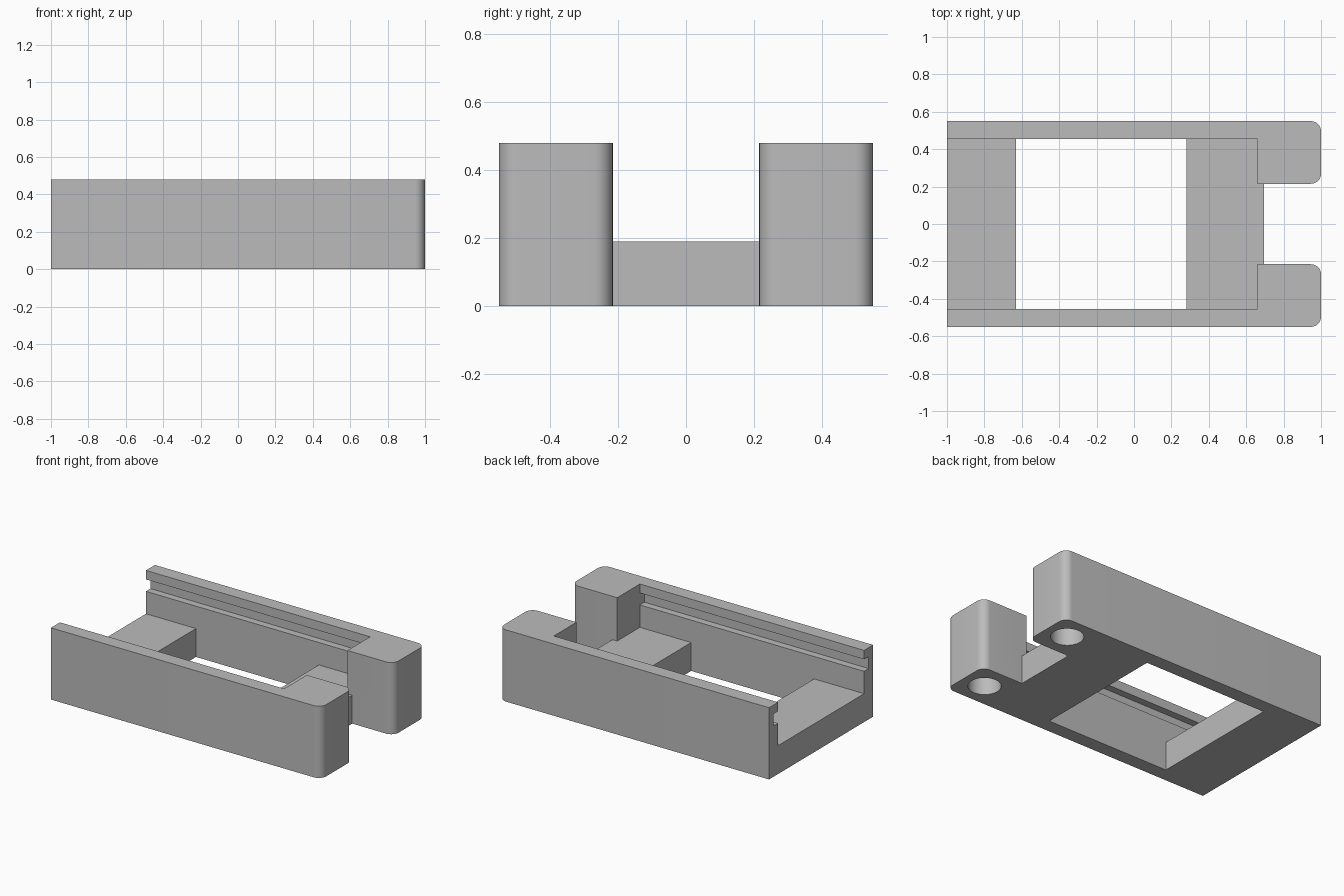
import bpy, bmesh, math

cube = bpy.data.objects.get("Cube")
if cube:
    bpy.data.objects.remove(cube, do_unlink=True)

HEIGHT, HALF_WIDTH, FLOOR = 0.48, 0.55, 0.19
INNER, GAP, POST_X, FLOOR_END = 0.455, 0.215, 0.66, 0.695

grey = bpy.data.materials.new("plain grey")
grey.use_nodes = True
colour = (0.5, 0.5, 0.5, 1)
grey.diffuse_color = colour
grey.node_tree.nodes["Principled BSDF"].inputs["Base Color"].default_value = colour


def prism(name, half_outline, z0, z1, round_x=None):
    """Extrude an outline mirrored across y = 0; round upright edges at round_x."""
    outline = half_outline + [(x, -y) for x, y in reversed(half_outline)]
    bm = bmesh.new()
    face = bm.faces.new([bm.verts.new((x, y, z0)) for x, y in outline])
    up = bmesh.ops.extrude_face_region(bm, geom=[face])["geom"]
    bmesh.ops.translate(bm, vec=(0, 0, z1 - z0),
                        verts=[v for v in up if isinstance(v, bmesh.types.BMVert)])
    if round_x is not None:
        edges = [e for e in bm.edges
                 if all(abs(v.co.x - round_x) < 1e-4 for v in e.verts)
                 and abs(e.verts[0].co.z - e.verts[1].co.z) > 0.1]
        bmesh.ops.bevel(bm, geom=edges, offset=0.055, segments=8,
                        profile=0.5, affect='EDGES')
    bmesh.ops.recalc_face_normals(bm, faces=bm.faces)
    mesh = bpy.data.meshes.new(name)
    bm.to_mesh(mesh)
    bm.free()
    obj = bpy.data.objects.new(name, mesh)
    bpy.context.collection.objects.link(obj)
    mesh.materials.append(grey)
    return obj


# Body with two rounded posts at one end
body = prism("tray_body", [(-1, HALF_WIDTH), (1, HALF_WIDTH), (1, GAP), (FLOOR_END, GAP)],
             0, HEIGHT, round_x=1)

# Open channel above the floor, side grooves and floor window
cutters = [
    prism("channel_cutter", [(-1.1, INNER), (POST_X, INNER), (POST_X, GAP), (0.75, GAP)],
          FLOOR, 0.6),
    prism("groove_cutter", [(-1.1, 0.503), (POST_X, 0.503)], 0.34, 0.42),
    prism("window_cutter", [(-0.63, INNER), (0.28, INNER)], -0.1, 0.3),
]

# Blind round holes under the posts
for side in (-1, 1):
    bpy.ops.mesh.primitive_cylinder_add(vertices=48, radius=0.1, depth=0.4,
                                        location=(0.845, side * 0.385, 0.1))
    hole = bpy.context.object
    hole.name = "hole_cutter"
    hole.data.materials.append(grey)
    cutters.append(hole)

for cutter in cutters:
    cut = body.modifiers.new(cutter.name, 'BOOLEAN')
    cut.operation, cut.solver, cut.object = 'DIFFERENCE', 'EXACT', cutter
    bpy.ops.object.select_all(action='DESELECT')
    body.select_set(True)
    bpy.context.view_layer.objects.active = body
    bpy.ops.object.modifier_apply(modifier=cut.name)
    bpy.data.objects.remove(cutter, do_unlink=True)

bpy.ops.object.shade_smooth_by_angle(angle=math.radians(30))
